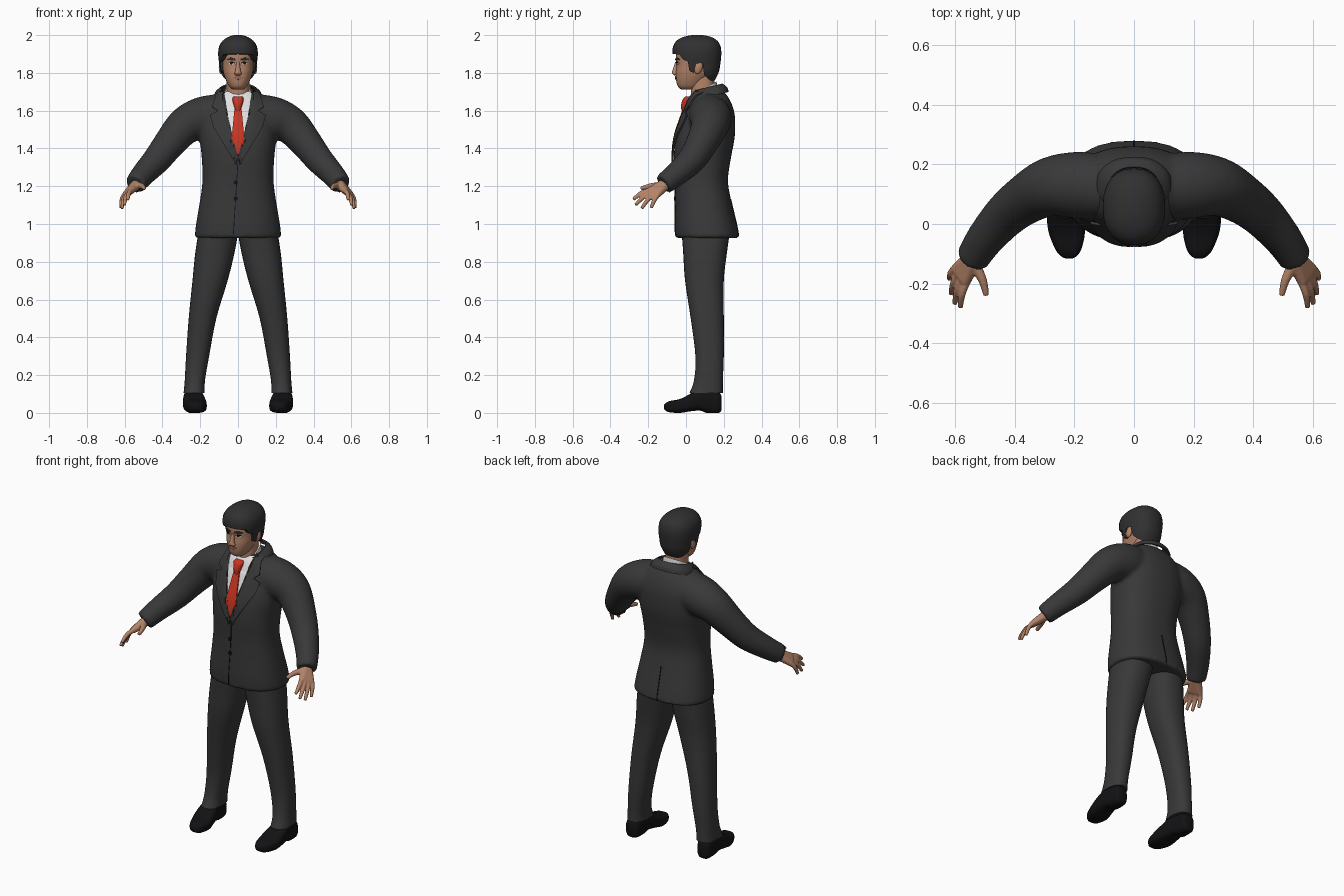
import bpy, bmesh
from math import cos, sin, pi, radians, copysign
from mathutils import Vector
from mathutils.bvhtree import BVHTree

if "Cube" in bpy.data.objects:
    bpy.data.objects.remove(bpy.data.objects["Cube"])


def material(name, *rgb):
    m = bpy.data.materials.new(name)
    m.use_nodes = True
    m.diffuse_color = (*rgb, 1)
    m.node_tree.nodes["Principled BSDF"].inputs["Base Color"].default_value = (*rgb, 1)
    return m


SUIT = material("charcoal cloth", .04, .04, .041)
SHIRT = material("white cotton", .75, .75, .76)
TIE = material("red silk", .6, .035, .015)
SKIN = material("skin", .46, .23, .14)
LIP = material("lip", .33, .14, .09)
HAIR = material("dark hair", .03, .03, .031)
BLACK = material("black leather", .006, .006, .007)


def smooth_rows(rows, steps=4):
    """Catmull-Rom interpolation through rows of numbers."""
    pts = [Vector(r) for r in rows]
    pts = [pts[0]] + pts + [pts[-1]]
    out = []
    for a, b, c, d in zip(pts, pts[1:], pts[2:], pts[3:]):
        for i in range(steps):
            t = i / steps
            out.append(b + (c - a) * (t / 2) + (a * 2 - b * 5 + c * 4 - d) * (t * t / 2)
                       + (b * 3 - a - c * 3 + d) * (t ** 3 / 2))
    return out + [pts[-1]]


def bridge(bm, rings, caps=True):
    loops = [[bm.verts.new(p) for p in ring] for ring in rings]
    for lo, hi in zip(loops, loops[1:]):
        for i in range(len(lo)):
            bm.faces.new((lo[i - 1], lo[i], hi[i], hi[i - 1]))
    if caps:
        bm.faces.new(loops[0][::-1])
        bm.faces.new(loops[-1])


def loft(bm, rows, power=2.3, n=32, along="z", tilt=0, caps=True):
    """Rows are (position, x min, x max, other min, other max)."""
    rings = []
    for p, x0, x1, q0, q1 in smooth_rows(rows):
        ring = []
        for i in range(n):
            a = 2 * pi * i / n
            c, s = (copysign(abs(f) ** (2 / power), f) for f in (cos(a), sin(a)))
            x, q = (x0 + x1 + (x1 - x0) * c) / 2, (q0 + q1 + (q1 - q0) * s) / 2
            ring.append((x, q, p + tilt * (q - .09)) if along == "z" else (x, p, q))
        rings.append(ring)
    bridge(bm, rings, caps)


def even(*rows):
    """Left-right symmetric rows from (position, half width, min, max)."""
    return [(p, -w, w, a, b) for p, w, a, b in rows]


def tube(bm, path, n=16, side=1):
    pts = smooth_rows([(x * side, y, z, r) for x, y, z, r in path])
    rings = []
    for i, p in enumerate(pts):
        d = (pts[min(i + 1, len(pts) - 1)] - pts[max(i - 1, 0)]).xyz
        q = d.to_track_quat("Z", "Y")
        rings.append([p.xyz + q @ Vector((cos(2 * pi * k / n), sin(2 * pi * k / n), 0)) * p.w
                      for k in range(n)])
    bridge(bm, rings)


def finish(name, bm, mat, mods=(), angle=50):
    """Turn a bmesh into an object and apply its modifiers."""
    bmesh.ops.recalc_face_normals(bm, faces=bm.faces)
    me = bpy.data.meshes.new(name)
    bm.to_mesh(me)
    bm.free()
    me.materials.append(mat)
    ob = bpy.data.objects.new(name, me)
    bpy.context.collection.objects.link(ob)
    for kind, settings in mods:
        mod = ob.modifiers.new(kind, kind)
        for key, value in settings.items():
            setattr(mod, key, value)
    if mods:
        dg = bpy.context.evaluated_depsgraph_get()
        ob.data = bpy.data.meshes.new_from_object(ob.evaluated_get(dg))
        ob.modifiers.clear()
    ob.data.shade_smooth()
    ob.data.set_sharp_from_angle(angle=radians(angle))
    return ob


MIRROR = ("MIRROR", {"use_mirror_merge": False})


def blend(voxel, rounds):
    return [("REMESH", {"mode": "VOXEL", "voxel_size": voxel}),
            ("SMOOTH", {"factor": .5, "iterations": rounds})]


def solid(name, mat, rows, mods=(), **kw):
    bm = bmesh.new()
    loft(bm, rows, **kw)
    return finish(name, bm, mat, mods)


def plate(name, mat, target, outline, lift=.004, thick=.006, mirror=False, cell=.02, back=False):
    """Thin plate with an (x, z) outline, draped over the front or back of a part."""
    tree = BVHTree.FromObject(target, bpy.context.evaluated_depsgraph_get())
    sign = 1 if back else -1
    bm = bmesh.new()
    bm.faces.new([bm.verts.new((x, 0, z)) for x, z in outline])
    bmesh.ops.triangulate(bm, faces=bm.faces[:])
    for axis in (0, 2):
        span = [v.co[axis] for v in bm.verts]
        for k in range(int(min(span) / cell) - 1, int(max(span) / cell) + 2):
            co, no = Vector(), Vector()
            co[axis], no[axis] = k * cell, 1
            bmesh.ops.bisect_plane(bm, geom=bm.verts[:] + bm.edges[:] + bm.faces[:],
                                   plane_co=co, plane_no=no)
    for v in bm.verts:
        hit = tree.ray_cast(Vector((v.co.x, sign, v.co.z)), Vector((0, -sign, 0)))[0]
        hit = hit or tree.find_nearest(Vector((v.co.x, .05, v.co.z)))[0]
        v.co.y = hit.y + sign * lift
    mods = [("SOLIDIFY", {"thickness": thick, "offset": 0})]
    return finish(name, bm, mat, mods + [MIRROR] * mirror, 35)


def oval(x, z, a, b, n=12):
    return [(x + a * cos(2 * pi * i / n), z + b * sin(2 * pi * i / n)) for i in range(n)]


def both(*half):
    return list(half) + [(-x, z) for x, z in reversed(half) if x]


# Jacket: body and sleeves blended into one surface
bm = bmesh.new()
loft(bm, even((.925, .23, -.055, .283), (1, .222, -.06, .268), (1.12, .202, -.058, .24),
              (1.23, .188, -.058, .222), (1.35, .192, -.064, .238), (1.46, .203, -.054, .258),
              (1.56, .2, -.022, .26), (1.62, .18, .0, .248), (1.67, .145, .02, .225),
              (1.705, .1, .045, .195)), power=2.4, n=48)
for side in (1, -1):
    tube(bm, [(.08, .12, 1.58, .11), (.19, .13, 1.56, .113), (.28, .125, 1.52, .1),
              (.36, .085, 1.43, .085), (.43, .03, 1.34, .075), (.5, -.05, 1.265, .064),
              (.545, -.12, 1.21, .056)], 24, side)
jacket = finish("jacket", bm, SUIT, blend(.011, 5))

# Jacket collar, open at the front
bm = bmesh.new()
loft(bm, even((1.665, .125, .02, .222), (1.69, .115, .02, .215), (1.715, .088, .015, .19)),
     tilt=.25, caps=False)
front = [f for f in bm.faces if f.calc_center_median().y < .045]
bmesh.ops.delete(bm, geom=front, context="FACES")
finish("jacket_collar", bm, SUIT, [("SOLIDIFY", {"thickness": .008, "offset": 0})])

# Shirt, tie, lapels and fastenings
plate("shirt_front", SHIRT, jacket, both((0, 1.35), (.07, 1.62), (.08, 1.7)), .003, .004)
solid("shirt_collar", SHIRT, even((1.655, .08, .012, .168), (1.715, .067, .018, .162)), tilt=.55)
plate("tie_blade", TIE, jacket, both((0, 1.36), (.034, 1.45), (.017, 1.625)), .009, .008)
solid("tie_knot", TIE, even((1.6, .016, -.024, .02), (1.63, .023, -.026, .03),
                            (1.662, .03, -.016, .03), (1.675, .024, -.004, .03)), n=16)
plate("lapels", SUIT, jacket,
      [(0, 1.352), (.01, 1.315), (.128, 1.51), (.146, 1.575), (.106, 1.598), (.136, 1.62),
       (.112, 1.695), (.08, 1.705), (.067, 1.62)], .009, .009, mirror=True)
plate("front_seam", BLACK, jacket, [(-.003, 1.32), (.001, 1.32), (-.023, .94), (-.027, .94)],
      .001, .003)
plate("back_vent", BLACK, jacket, [(-.003, 1.13), (.003, 1.13), (.003, .935), (-.003, .935)],
      .001, .003, back=True)
for i, z in enumerate((1.22, 1.135)):
    plate(f"button_{i + 1}", BLACK, jacket, oval(-.012, z, .011, .011), .003, .006)

# Trousers
solid("trouser_legs", SUIT,
      [(.98, -.005, .205, -.025, .235), (.85, .018, .226, -.015, .217), (.7, .055, .241, -.005, .2),
       (.5, .115, .261, .025, .2), (.3, .153, .275, .05, .2), (.17, .175, .282, .042, .195),
       (.105, .176, .288, .018, .195)], [MIRROR])

# Shoes with a raised arch
solid("shoes", BLACK,
      [(.188, .215, .265, .015, .09), (.172, .198, .28, 0, .11), (.11, .19, .284, 0, .13),
       (.075, .185, .287, .012, .128), (.02, .172, .292, .008, .1), (-.03, .165, .286, 0, .074),
       (-.085, .177, .264, .003, .063), (-.108, .193, .245, .012, .052),
       (-.116, .207, .23, .022, .042)], [MIRROR], along="y", power=3)

# Hands: hulled palm with finger tubes
bm = bmesh.new()
for x, y, z, r in ((.53, -.1, 1.218, .031), (.565, -.19, 1.178, .019), (.598, -.15, 1.155, .017)):
    ball = bmesh.ops.create_icosphere(bm, subdivisions=2, radius=r)
    bmesh.ops.translate(bm, verts=ball["verts"], vec=(x, y, z))
hull = bmesh.ops.convex_hull(bm, input=bm.verts[:])
inner = [g for g in hull["geom_interior"] if isinstance(g, bmesh.types.BMVert)]
bmesh.ops.delete(bm, geom=inner, context="VERTS")
knuckles = Vector((.563, -.195, 1.178)), Vector((.6, -.148, 1.155))
tips = ((.583, -.28, 1.13), (.602, -.268, 1.1), (.614, -.235, 1.082), (.62, -.185, 1.084))
for i, tip in enumerate(tips):
    base, tip = knuckles[0].lerp(knuckles[1], i / 3), Vector(tip)
    bend = base.lerp(tip, .5) + Vector((.005, 0, .009))
    tube(bm, [(*base, .014), (*bend, .0125), (*tip, .009)], 10)
tube(bm, [(.535, -.135, 1.205, .02), (.508, -.19, 1.2, .015), (.496, -.24, 1.188, .01)], 10)
finish("hands", bm, SKIN, blend(.005, 2) + [MIRROR])

# Neck and head
solid("neck", SKIN, even((1.62, .062, .03, .15), (1.72, .06, .025, .15), (1.8, .06, .02, .15)))
head = solid("head", SKIN, even((1.712, .028, -.025, .05), (1.728, .046, -.043, .08),
                                (1.76, .063, -.052, .11), (1.8, .078, -.054, .15),
                                (1.84, .085, -.05, .165), (1.88, .087, -.054, .17),
                                (1.92, .085, -.05, .17), (1.96, .07, -.03, .15),
                                (1.98, .04, 0, .11)))
solid("nose", SKIN, even((1.787, .014, -.062, -.04), (1.797, .02, -.073, -.04),
                         (1.812, .014, -.072, -.04), (1.858, .008, -.057, -.04)), n=16)
bm = bmesh.new()
bmesh.ops.create_uvsphere(bm, u_segments=16, v_segments=10, radius=1)
for v in bm.verts:
    v.co = (.09 + v.co.x * .012, .066 + v.co.y * .022 + v.co.z * .006, 1.828 + v.co.z * .034)
finish("ears", bm, SKIN, [MIRROR])

# Face details
plate("eye_whites", SHIRT, head, oval(.034, 1.85, .014, .006), .001, .003, True, .01)
plate("irises", BLACK, head, oval(.034, 1.851, .007, .006), .002, .004, True, .01)
plate("eyelids", BLACK, head, [(.018, 1.853), (.05, 1.855), (.036, 1.861)], .002, .004, True, .01)
plate("eyebrows", HAIR, head, [(.013, 1.866), (.055, 1.868), (.058, 1.873), (.04, 1.88),
                               (.013, 1.874)], .002, .006, True, .01)
plate("lips", LIP, head, both((0, 1.764), (.014, 1.766), (.027, 1.775), (.009, 1.784), (0, 1.782)),
      .002, .006, False, .01)

# Hair: rounded cap trimmed to a side-on hairline
bm = bmesh.new()
outline = ((-.1, 2.05), (-.1, 1.903), (-.035, 1.897), (-.015, 1.87), (.01, 1.86), (.018, 1.81),
           (.042, 1.8), (.052, 1.85), (.088, 1.852), (.096, 1.79), (.13, 1.757), (.22, 1.745),
           (.22, 2.05))
bridge(bm, [[(x, y, z) for y, z in outline] for x in (-.2, .2)])
trimmer = finish("hair_trimmer", bm, HAIR)
trimmer.hide_render = True
solid("hair", HAIR, even((1.74, .066, .0, .14), (1.8, .092, -.04, .172), (1.85, .1, -.06, .182),
                         (1.9, .105, -.071, .187), (1.94, .1, -.068, .183),
                         (1.97, .081, -.05, .166), (1.99, .052, -.015, .133),
                         (2, .022, .03, .09)),
      [("BOOLEAN", {"operation": "INTERSECT", "object": trimmer, "solver": "EXACT"})], n=24)
bpy.data.objects.remove(trimmer)
